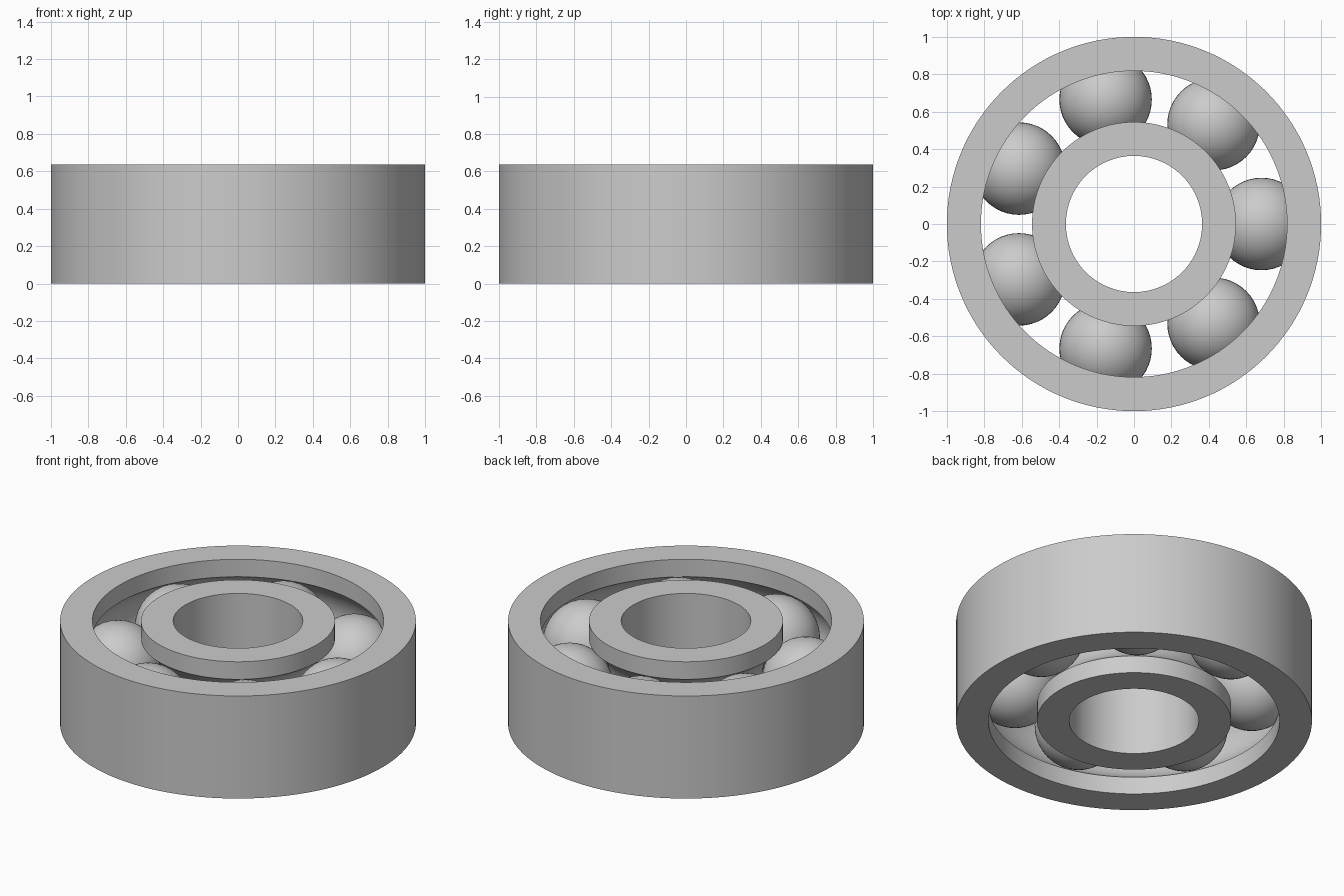
import bpy
import bmesh
from math import acos, cos, sin, pi, radians, tau

if "Cube" in bpy.data.objects:
    bpy.data.objects.remove(bpy.data.objects["Cube"], do_unlink=True)

HEIGHT = 0.636
MID = HEIGHT / 2
PITCH = 0.682        # radius of the circle of ball centres
BALL_RADIUS = 0.247
GROOVE_RADIUS = 0.25
BALLS = 7
SEGMENTS = 128

steel = bpy.data.materials.new("steel grey")
steel.diffuse_color = (0.6, 0.6, 0.6, 1)
steel.use_nodes = True
steel.node_tree.nodes["Principled BSDF"].inputs["Base Color"].default_value = (0.6, 0.6, 0.6, 1)


def finish(bm, name):
    bmesh.ops.recalc_face_normals(bm, faces=bm.faces)
    mesh = bpy.data.meshes.new(name)
    bm.to_mesh(mesh)
    bm.free()
    mesh.materials.append(steel)
    obj = bpy.data.objects.new(name, mesh)
    bpy.context.collection.objects.link(obj)
    bpy.ops.object.select_all(action="DESELECT")
    obj.select_set(True)
    bpy.context.view_layer.objects.active = obj
    bpy.ops.object.shade_smooth_by_angle(angle=radians(30))
    return obj


def race(name, plain_radius, grooved_radius, steps=20):
    """Revolve a ring whose grooved wall follows the balls."""
    side = 1 if grooved_radius > PITCH else -1
    half_angle = acos(abs(grooved_radius - PITCH) / GROOVE_RADIUS)
    profile = [(plain_radius, 0), (grooved_radius, 0)]
    for i in range(steps + 1):
        a = half_angle * (2 * i / steps - 1)
        profile.append((PITCH + side * GROOVE_RADIUS * cos(a),
                        MID + GROOVE_RADIUS * sin(a)))
    profile += [(grooved_radius, HEIGHT), (plain_radius, HEIGHT)]

    bm = bmesh.new()
    rings = []
    for s in range(SEGMENTS):
        t = tau * s / SEGMENTS
        rings.append([bm.verts.new((r * cos(t), r * sin(t), z)) for r, z in profile])
    for s, ring in enumerate(rings):
        following = rings[(s + 1) % SEGMENTS]
        for i in range(len(profile)):
            j = (i + 1) % len(profile)
            bm.faces.new((ring[i], following[i], following[j], ring[j]))
    return finish(bm, name)


# Inner and outer races
race("outer_race", 1.0, 0.818)
race("inner_race", 0.364, 0.545)

# Balls spaced evenly between the races
for n in range(BALLS):
    angle = tau * n / BALLS
    bm = bmesh.new()
    bmesh.ops.create_uvsphere(bm, u_segments=48, v_segments=24, radius=BALL_RADIUS)
    ball = finish(bm, f"ball_{n + 1}")
    ball.location = (PITCH * cos(angle), PITCH * sin(angle), MID)
